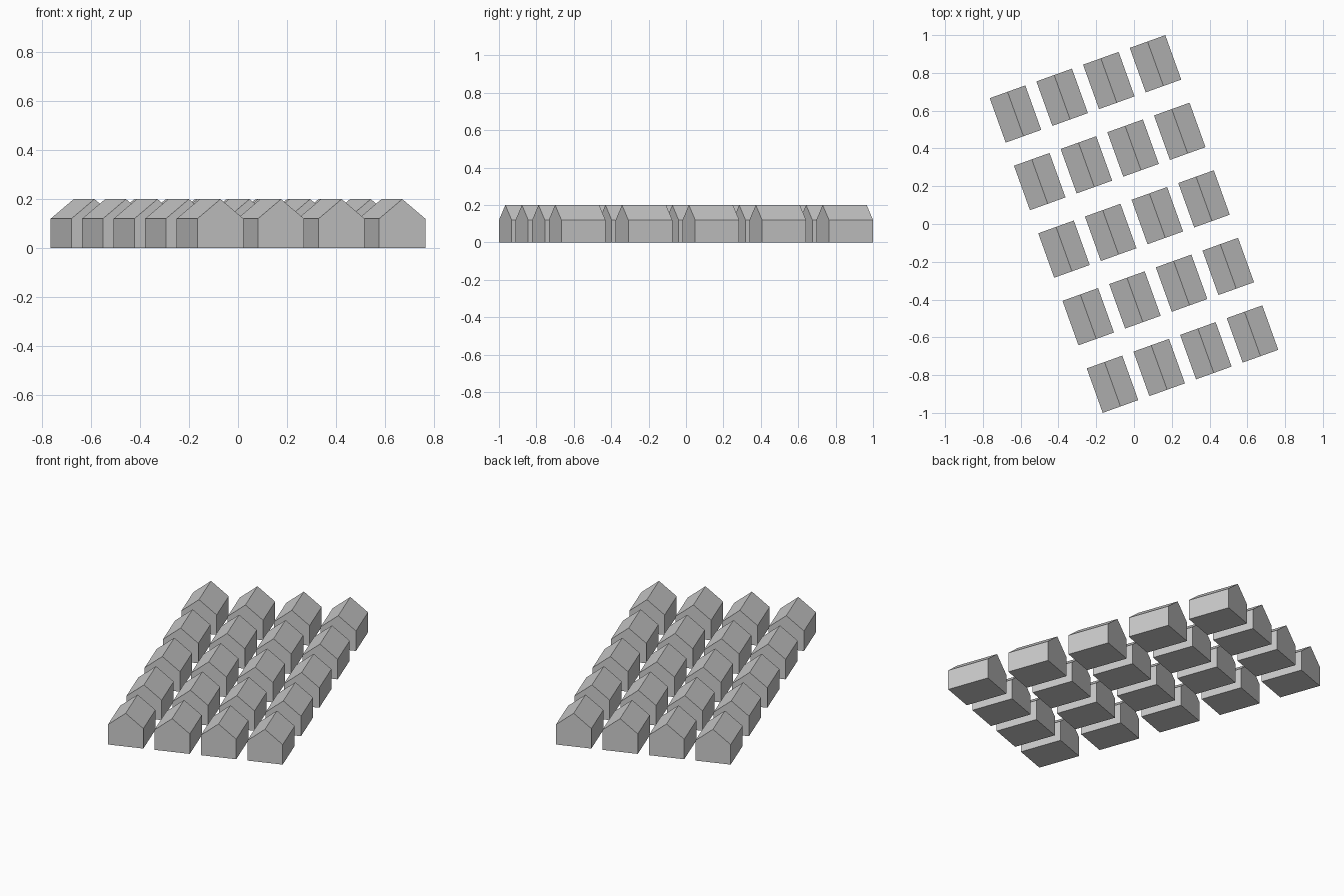
import bpy
import math
from mathutils import Matrix

cube = bpy.data.objects.get("Cube")
if cube:
    bpy.data.objects.remove(cube, do_unlink=True)

WIDTH, LENGTH = 0.2, 0.25
EAVE, RIDGE = 0.12, 0.2
COLUMNS, ROWS = 4, 5
COLUMN_STEP, ROW_STEP = 0.2625, 0.38
TURN = math.radians(19.75)

# Single plain grey for walls and roofs
grey = bpy.data.materials.new("plain grey")
grey.use_nodes = True
colour = (0.6, 0.6, 0.6, 1)
grey.diffuse_color = colour
grey.node_tree.nodes["Principled BSDF"].inputs["Base Color"].default_value = colour


def house_mesh():
    """Gabled profile extruded along y."""
    w, n = WIDTH / 2, 5
    profile = [(-w, 0), (w, 0), (w, EAVE), (0, RIDGE), (-w, EAVE)]
    verts = [(x, y, z) for y in (-LENGTH / 2, LENGTH / 2) for x, z in profile]
    sides = [(i, i + n, (i + 1) % n + n, (i + 1) % n) for i in range(n)]
    faces = [tuple(range(n)), tuple(reversed(range(n, 2 * n)))]
    faces += [tuple(reversed(f)) for f in sides]
    faces = [tuple(f) for f in faces]
    mesh = bpy.data.meshes.new("gabled_house")
    mesh.from_pydata(verts, [], faces)
    mesh.materials.append(grey)
    # Outward normals
    import bmesh
    bm = bmesh.new()
    bm.from_mesh(mesh)
    bmesh.ops.recalc_face_normals(bm, faces=bm.faces)
    bm.to_mesh(mesh)
    bm.free()
    return mesh


# Turned grid of identical houses
mesh = house_mesh()
turn = Matrix.Rotation(TURN, 4, 'Z')
for row in range(ROWS):
    for column in range(COLUMNS):
        house = bpy.data.objects.new(f"house_row{row + 1}_column{column + 1}", mesh)
        x = (column - (COLUMNS - 1) / 2) * COLUMN_STEP
        y = (row - (ROWS - 1) / 2) * ROW_STEP
        house.matrix_world = turn @ Matrix.Translation((x, y, 0))
        bpy.context.collection.objects.link(house)
